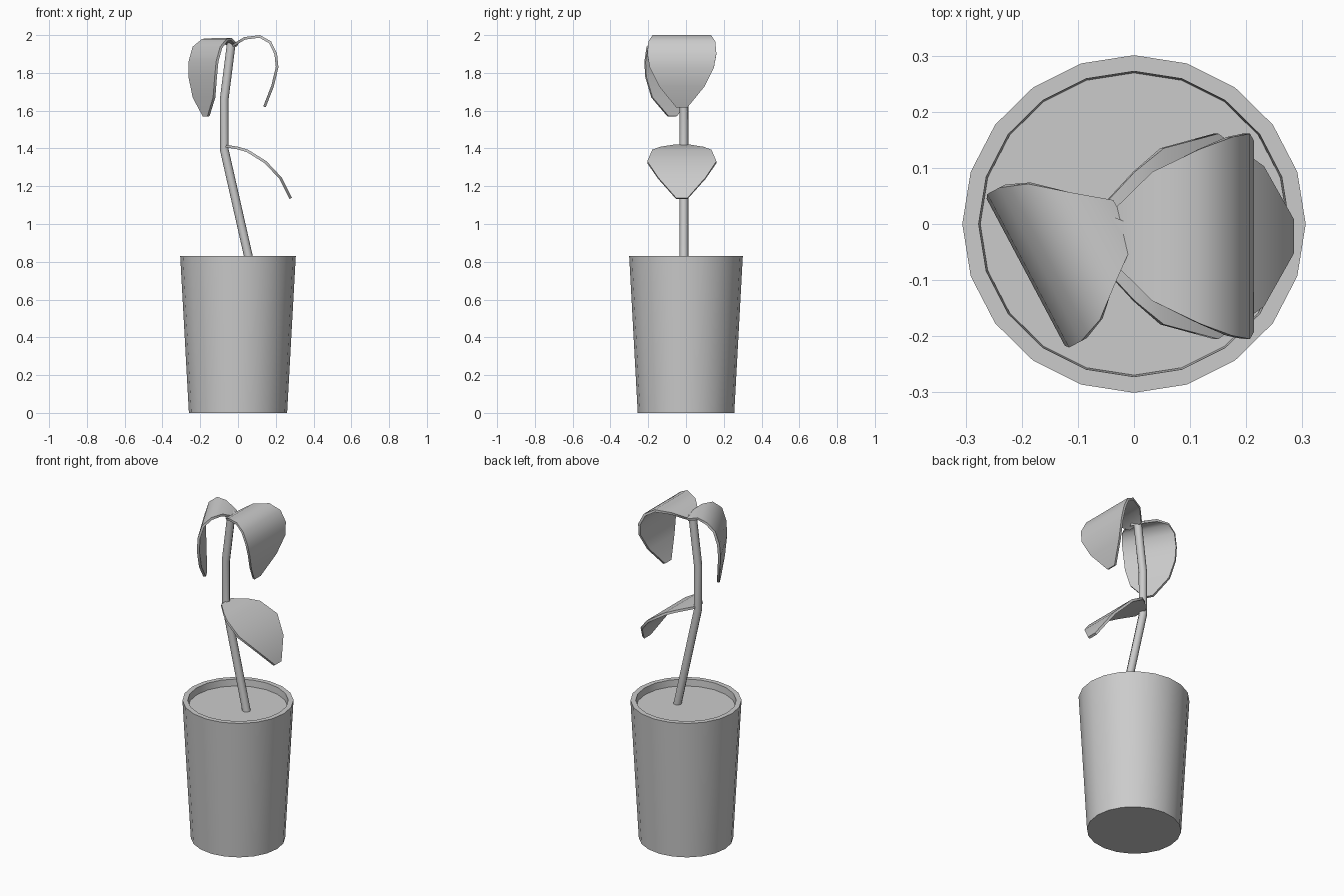
import bpy
import bmesh
import math
from mathutils import Vector

if "Cube" in bpy.data.objects:
    bpy.data.objects.remove(bpy.data.objects["Cube"])


def finish(name, bm, angle=40):
    bmesh.ops.recalc_face_normals(bm, faces=bm.faces)
    me = bpy.data.meshes.new(name)
    bm.to_mesh(me)
    bm.free()
    ob = bpy.data.objects.new(name, me)
    bpy.context.collection.objects.link(ob)
    bpy.ops.object.select_all(action='DESELECT')
    ob.select_set(True)
    bpy.context.view_layer.objects.active = ob
    bpy.ops.object.shade_smooth_by_angle(angle=math.radians(angle))
    return ob


def lathe(name, profile, sides=20, squash=0.983):
    """Revolve (radius, z) points and cap both ends."""
    bm = bmesh.new()
    rings = []
    for r, z in profile:
        rings.append([bm.verts.new((r * math.cos(a), squash * r * math.sin(a), z))
                      for a in (math.tau * i / sides for i in range(sides))])
    for a, b in zip(rings, rings[1:]):
        for i in range(sides):
            j = (i + 1) % sides
            bm.faces.new((a[i], a[j], b[j], b[i]))
    bm.faces.new(rings[0])
    bm.faces.new(rings[-1])
    return finish(name, bm)


def tube(name, path, radius, sides=8):
    """Sweep a round section along a path lying in the xz plane."""
    pts = [Vector(p) for p in path]
    bm = bmesh.new()
    rings = []
    for k, p in enumerate(pts):
        d = (pts[min(k + 1, len(pts) - 1)] - pts[max(k - 1, 0)]).normalized()
        v = Vector((0, 1, 0))
        u = v.cross(d)
        rings.append([bm.verts.new(p + radius * (u * math.cos(a) + v * math.sin(a)))
                      for a in (math.tau * i / sides for i in range(sides))])
    for a, b in zip(rings, rings[1:]):
        for i in range(sides):
            j = (i + 1) % sides
            bm.faces.new((a[i], a[j], b[j], b[i]))
    bm.faces.new(rings[0])
    bm.faces.new(rings[-1])
    return finish(name, bm, 50)


def leaf(name, origin, heading, stations, thickness=0.014):
    """Bent blade: stations are (distance out, z, half width)."""
    a = math.radians(heading)
    out = Vector((math.cos(a), math.sin(a), 0))
    side = Vector((-math.sin(a), math.cos(a), 0))
    base = Vector((origin[0], origin[1], 0))
    pts = [base + out * t + Vector((0, 0, z)) for t, z, w in stations]
    bm = bmesh.new()
    rows = []
    for k, (p, s) in enumerate(zip(pts, stations)):
        d = (pts[min(k + 1, len(pts) - 1)] - pts[max(k - 1, 0)]).normalized()
        n = d.cross(side) * thickness / 2
        w = side * s[2]
        rows.append([bm.verts.new(q) for q in (p - w - n, p + w - n, p + w + n, p - w + n)])
    for r, q in zip(rows, rows[1:]):
        for i in range(4):
            j = (i + 1) % 4
            bm.faces.new((r[i], r[j], q[j], q[i]))
    bm.faces.new(rows[0])
    bm.faces.new(rows[-1])
    return finish(name, bm, 50)


# Tapered pot with a rim, and the soil inside
lathe("pot", [(0.26, 0), (0.306, 0.83), (0.277, 0.83), (0.274, 0.785)])
lathe("soil", [(0.273, 0.78), (0.274, 0.79)])

# Bent stem
tube("stem", [(0.066, -0.011, 0.78), (-0.073, -0.011, 1.395),
              (-0.073, -0.011, 1.66), (-0.035, -0.011, 1.96)], 0.023)

# Leaves
leaf("lower_leaf", (0, -0.022), 0,
     [(-0.065, 1.413, 0.045), (0.0, 1.402, 0.115), (0.05, 1.387, 0.157), (0.146, 1.327, 0.183),
      (0.226, 1.242, 0.125), (0.279, 1.135, 0.03)])
leaf("upper_right_leaf", (0, -0.022), 0,
     [(-0.03, 1.943, 0.05), (0.035, 1.983, 0.115), (0.115, 1.993, 0.155), (0.17, 1.962, 0.177),
      (0.2, 1.9, 0.183), (0.207, 1.83, 0.17), (0.183, 1.73, 0.12), (0.14, 1.62, 0.03)])
leaf("upper_left_leaf", (-0.043, -0.006), 208,
     [(-0.025, 1.945, 0.04), (0.037, 1.978, 0.09), (0.09, 1.974, 0.137), (0.135, 1.935, 0.155),
      (0.158, 1.86, 0.155), (0.163, 1.78, 0.148), (0.155, 1.67, 0.115), (0.142, 1.57, 0.025)])
